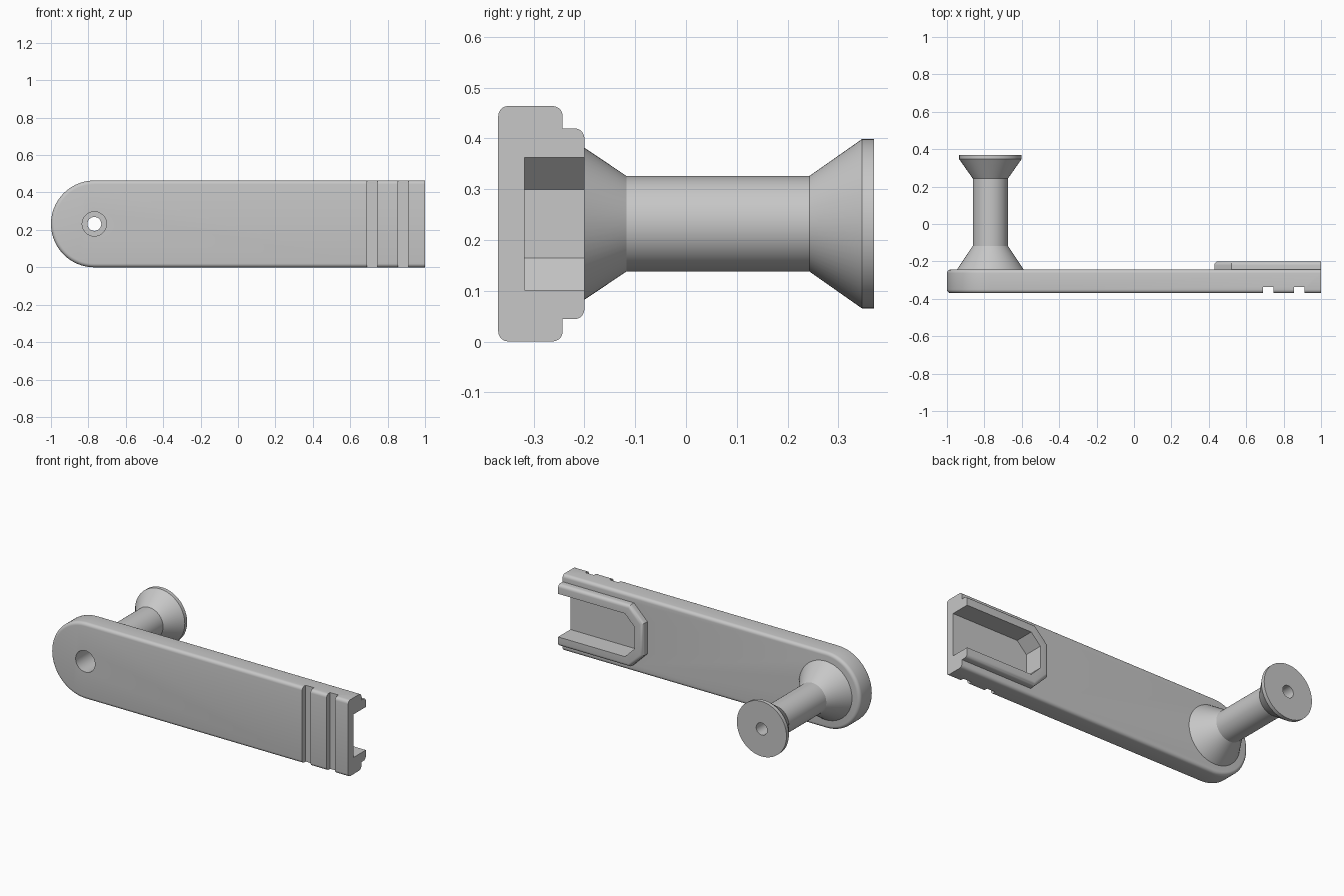
import bpy, bmesh, math

if "Cube" in bpy.data.objects:
    bpy.data.objects.remove(bpy.data.objects["Cube"], do_unlink=True)

grey = bpy.data.materials.new("light_grey")
grey.use_nodes = True
grey.diffuse_color = (0.57, 0.57, 0.57, 1)
grey.node_tree.nodes["Principled BSDF"].inputs["Base Color"].default_value = (0.57, 0.57, 0.57, 1)

FRONT, BACK, PAD = -0.37, -0.243, -0.2
MID, AXIS_X = 0.232, -0.768      # mid height of the arm, knob axis
END, OVER = 1.0, 1.1             # open end, overshoot that is trimmed off


def to_object(name, bm):
    bmesh.ops.recalc_face_normals(bm, faces=bm.faces)
    mesh = bpy.data.meshes.new(name)
    bm.to_mesh(mesh)
    bm.free()
    mesh.materials.append(grey)
    obj = bpy.data.objects.new(name, mesh)
    bpy.context.collection.objects.link(obj)
    return obj


def prism(name, outline, y0, y1, rims=(), radius=0.02):
    """Extrude an x-z outline along y and round the rims at the given y."""
    bm = bmesh.new()
    face = bm.faces.new([bm.verts.new((x, y0, z)) for x, z in outline])
    new = bmesh.ops.extrude_face_region(bm, geom=[face])["geom"]
    bmesh.ops.translate(bm, vec=(0, y1 - y0, 0),
                        verts=[v for v in new if isinstance(v, bmesh.types.BMVert)])
    edges = [e for e in bm.edges
             if any(all(abs(v.co.y - y) < 1e-5 for v in e.verts) for y in rims)]
    if edges:
        bmesh.ops.bevel(bm, geom=edges, offset=radius, segments=5,
                        profile=0.5, affect='EDGES')
    return to_object(name, bm)


def lathe(name, profile, steps=64):
    """Spin a closed (radius, y) profile round the knob axis."""
    bm = bmesh.new()
    rings = []
    for i in range(steps):
        a = 2 * math.pi * i / steps
        rings.append([bm.verts.new((AXIS_X + r * math.cos(a), y, MID + r * math.sin(a)))
                      for r, y in profile])
    n = len(profile)
    for i in range(steps):
        a, b = rings[i], rings[(i + 1) % steps]
        for j in range(n):
            k = (j + 1) % n
            bm.faces.new((a[j], a[k], b[k], b[j]))
    return to_object(name, bm)


def box(x0, x1, z0, z1):
    return [(x0, z0), (x1, z0), (x1, z1), (x0, z1)]


def chamfered(x0, half, cut):
    """Outline with two cut corners on its closed end."""
    return [(x0, MID - half + cut), (x0 + cut, MID - half), (OVER, MID - half),
            (OVER, MID + half), (x0 + cut, MID + half), (x0, MID + half - cut)]


def combine(target, tool, operation):
    mod = target.modifiers.new(operation.lower(), 'BOOLEAN')
    mod.operation, mod.solver, mod.object = operation, 'EXACT', tool
    bpy.context.view_layer.objects.active = target
    bpy.ops.object.modifier_apply(modifier=mod.name)
    bpy.data.objects.remove(tool, do_unlink=True)


# Arm: long bar with one semicircular end
arc = [(AXIS_X - MID * math.sin(t), MID + MID * math.cos(t))
       for t in (math.pi * i / 40 for i in range(41))]
arm = prism("arm", arc + [(OVER, 0), (OVER, 2 * MID)], FRONT, BACK, (FRONT, BACK))

# Raised socket rim on the back
combine(arm, prism("socket_rim", chamfered(0.43, 0.188, 0.09), -0.28, PAD, (PAD,)), 'UNION')

# Socket pocket, front grooves, trimmed end and bore
combine(arm, prism("pocket", chamfered(0.487, 0.131, 0.064), -0.318, 0), 'DIFFERENCE')
for x in (0.69, 0.855):
    combine(arm, prism("groove", box(x, x + 0.057, -0.1, 0.6), -0.5, -0.336), 'DIFFERENCE')
combine(arm, prism("end_trim", box(END, 1.3, -0.2, 0.7), -0.6, 0.1), 'DIFFERENCE')
circle = [(AXIS_X + 0.065 * math.cos(t), MID + 0.065 * math.sin(t))
          for t in (2 * math.pi * i / 64 for i in range(64))]
combine(arm, prism("bore", circle, -0.5, 0), 'DIFFERENCE')

# Knob: hollow spool with a stepped bore
knob = lathe("knob", [(0.065, -0.25), (0.183, -0.25), (0.094, -0.117), (0.094, 0.243),
                      (0.167, 0.347), (0.167, 0.37), (0.037, 0.37), (0.037, 0.28),
                      (0.065, 0.28)])

bpy.ops.object.select_all(action='DESELECT')
for obj in (arm, knob):
    obj.select_set(True)
bpy.context.view_layer.objects.active = arm
bpy.ops.object.shade_smooth_by_angle(angle=math.radians(25))
